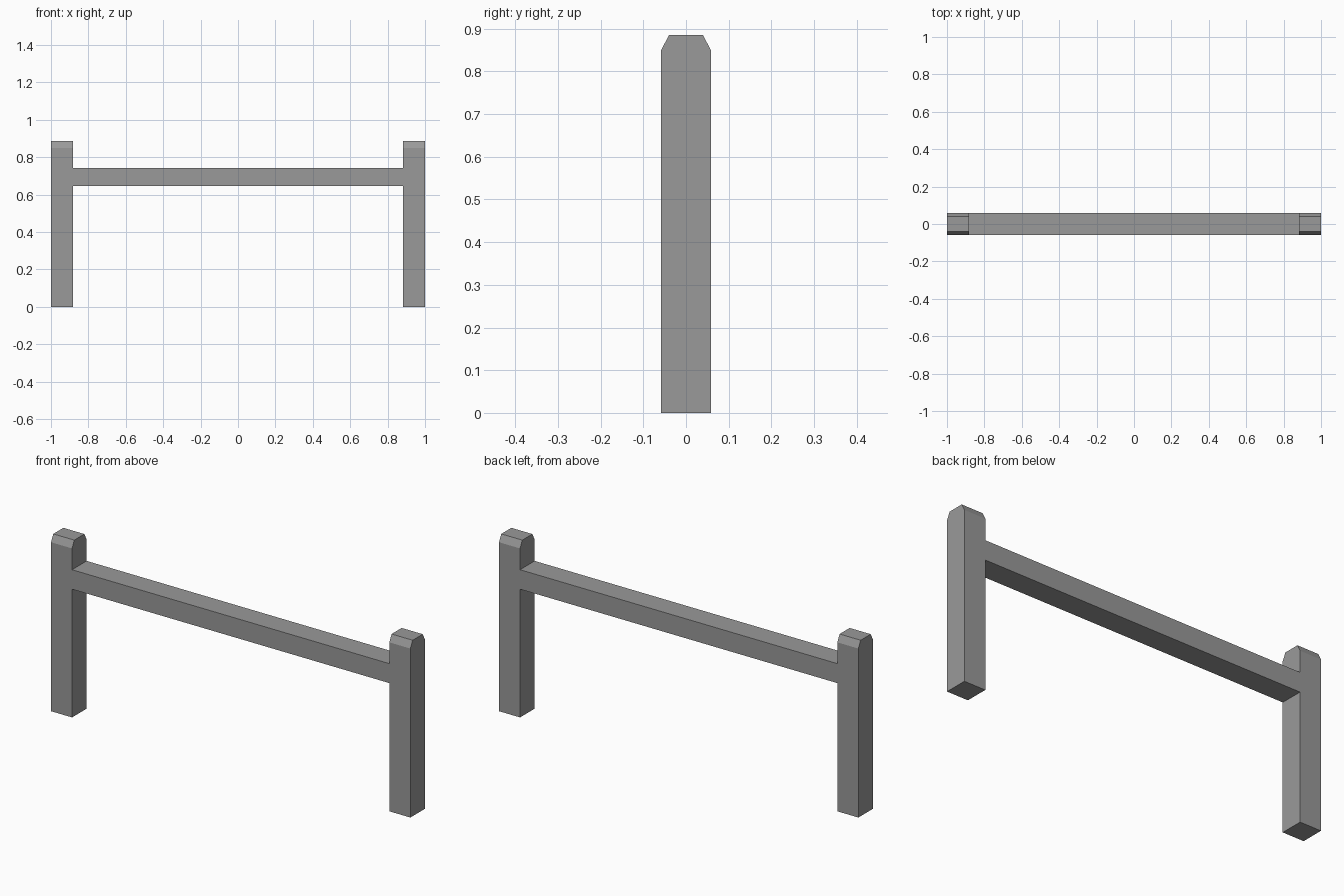
import bpy
import bmesh

cube = bpy.data.objects.get("Cube")
if cube:
    bpy.data.objects.remove(cube, do_unlink=True)

grey = bpy.data.materials.new("plain_grey")
grey.use_nodes = True
colour = (0.32, 0.32, 0.32, 1)
grey.diffuse_color = colour
grey.node_tree.nodes["Principled BSDF"].inputs["Base Color"].default_value = colour

HALF_DEPTH = 0.058
POST_INNER = 0.883


def extrude_along_x(name, profile, x0, x1, capped=True):
    """Sweep a (y, z) outline from x0 to x1."""
    bm = bmesh.new()
    start = [bm.verts.new((x0, y, z)) for y, z in profile]
    end = [bm.verts.new((x1, y, z)) for y, z in profile]
    for i in range(len(profile)):
        j = (i + 1) % len(profile)
        bm.faces.new((start[i], start[j], end[j], end[i]))
    if capped:
        bm.faces.new(start[::-1])
        bm.faces.new(end)
    bmesh.ops.recalc_face_normals(bm, faces=bm.faces[:])
    mesh = bpy.data.meshes.new(name)
    bm.to_mesh(mesh)
    bm.free()
    mesh.materials.append(grey)
    obj = bpy.data.objects.new(name, mesh)
    bpy.context.collection.objects.link(obj)
    return obj


# Posts with the front and back top edges chamfered
d = HALF_DEPTH
post = [(-d, 0), (d, 0), (d, 0.85), (0.04, 0.885), (-0.04, 0.885), (-d, 0.85)]
extrude_along_x("left_post", post, POST_INNER, 1)
extrude_along_x("right_post", post, -1, -POST_INNER)

# Rail spanning between the posts, flush with their faces
rail = [(-d, 0.645), (d, 0.645), (d, 0.743), (-d, 0.743)]
extrude_along_x("cross_rail", rail, -POST_INNER, POST_INNER, capped=False)
